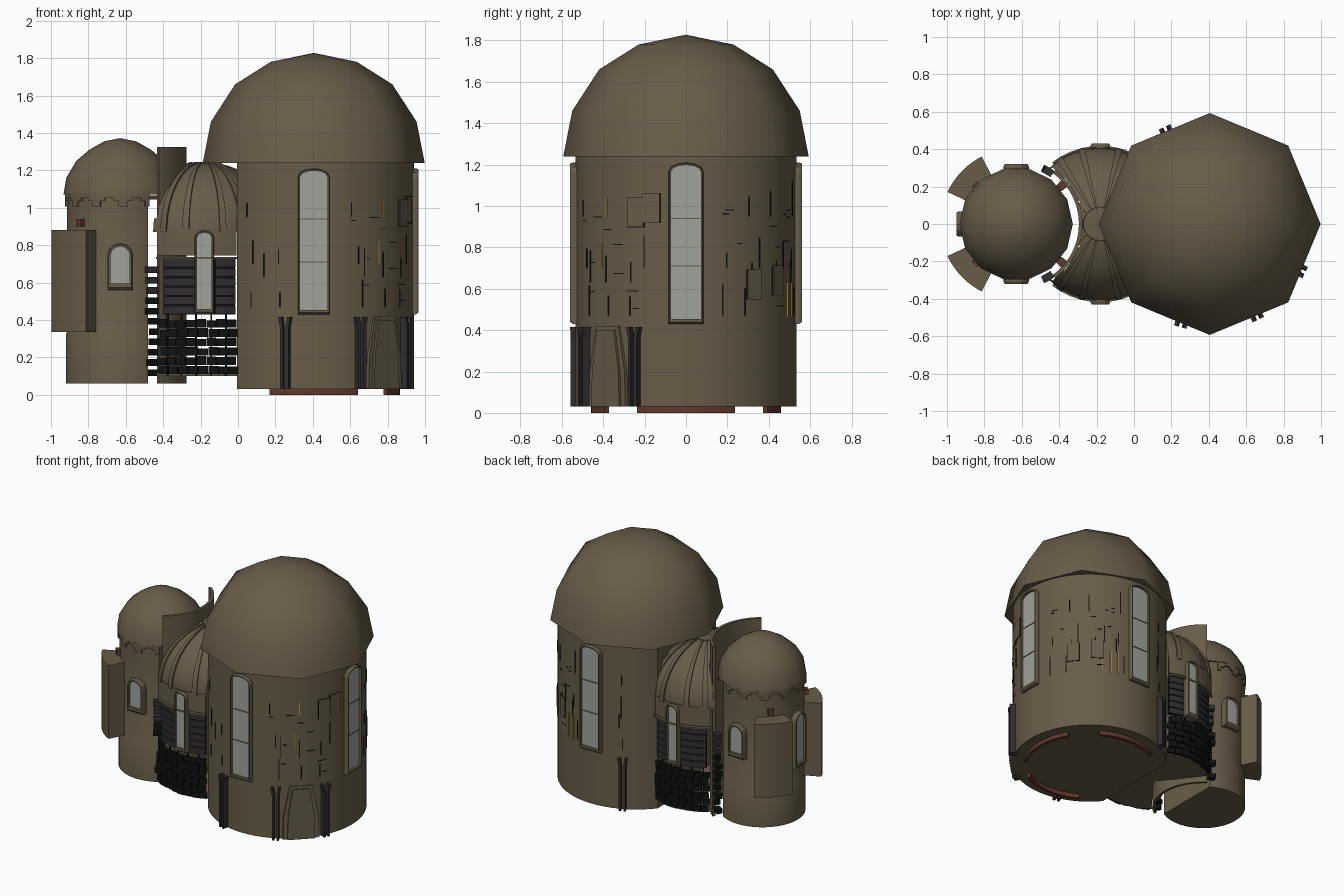
import bpy, bmesh, math, random
from mathutils import Matrix, Vector

random.seed(4)
if "Cube" in bpy.data.objects:
    bpy.data.objects.remove(bpy.data.objects["Cube"], do_unlink=True)


def material(name, *rgb):
    m = bpy.data.materials.new(name)
    m.use_nodes = True
    m.diffuse_color = (*rgb, 1)
    bsdf = m.node_tree.nodes["Principled BSDF"]
    bsdf.inputs["Base Color"].default_value = (*rgb, 1)
    bsdf.inputs["Roughness"].default_value = 0.9
    return m


STONE = material("olive brown stone", 0.138, 0.108, 0.066)
GLASS = material("pale grey glass", 0.36, 0.36, 0.33)
PLUM = material("dark plum metal", 0.033, 0.027, 0.029)
BLACK = material("black metal", 0.006, 0.006, 0.005)
RUST = material("rust red", 0.12, 0.04, 0.025)
YELLOW = material("amber light", 0.55, 0.32, 0.05)

BIG, MID, SMALL = 0.405, -0.18, -0.63      # x centres of the three rooms
R_BIG, R_MID, R_SMALL = 0.535, 0.41, 0.285


def finish(name, bm, mat, smooth=None):
    bmesh.ops.recalc_face_normals(bm, faces=bm.faces)
    me = bpy.data.meshes.new(name)
    bm.to_mesh(me)
    bm.free()
    me.materials.append(mat)
    ob = bpy.data.objects.new(name, me)
    bpy.context.collection.objects.link(ob)
    if smooth:
        bpy.ops.object.select_all(action="DESELECT")
        ob.select_set(True)
        bpy.context.view_layer.objects.active = ob
        bpy.ops.object.shade_smooth_by_angle(angle=math.radians(smooth))
    return ob


def lathe(name, mat, profile, cx, a0=0, a1=360, n=64, smooth=35, closed=False, cut=None, keep=None):
    """Turn an (r, z) profile about the vertical axis at cx."""
    bm = bmesh.new()
    cols = []
    for i in range(n + 1):
        a = math.radians(a0 + (a1 - a0) * i / n)
        cols.append([bm.verts.new((cx + r * math.cos(a), r * math.sin(a), z)) for r, z in profile])
    m = len(profile)
    for p, q in zip(cols, cols[1:]):
        for j in range(m if closed else m - 1):
            k = (j + 1) % m
            bm.faces.new((p[j], q[j], q[k], p[k]))
    if closed and a1 - a0 < 360:
        bm.faces.new(cols[0])
        bm.faces.new(cols[-1])
    bmesh.ops.remove_doubles(bm, verts=bm.verts, dist=1e-5)
    if cut:
        x, side = cut
        geom = bm.verts[:] + bm.edges[:] + bm.faces[:]
        bmesh.ops.bisect_plane(bm, geom=geom, plane_co=(x, 0, 0), plane_no=(side, 0, 0), clear_outer=True)
        if not keep:
            bmesh.ops.holes_fill(bm, edges=[e for e in bm.edges if e.is_boundary])
    if keep:
        bad = [f for f in bm.faces if not keep(f.calc_center_median())]
        bmesh.ops.delete(bm, geom=bad, context="FACES")
    return finish(name, bm, mat, smooth)


def shell(name, mat, cx, r0, r1, a0, a1, z0, z1, n=16):
    """Curved wall piece."""
    return lathe(name, mat, [(r0, z0), (r1, z0), (r1, z1), (r0, z1)], cx, a0, a1, n, 35, True)


def place(cx, angle):
    return Matrix.Translation((cx, 0, 0)) @ Matrix.Rotation(math.radians(angle), 4, "Z")


def prism(name, mat, pts, r0, r1, cx, angle):
    """Extrude a (sideways, z) outline outward from r0 to r1, facing angle."""
    bm = bmesh.new()
    a, b = ([bm.verts.new((r, y, z)) for y, z in pts] for r in (r0, r1))
    bm.faces.new(a)
    bm.faces.new(b)
    for i in range(len(pts)):
        j = (i + 1) % len(pts)
        bm.faces.new((a[i], a[j], b[j], b[i]))
    bm.transform(place(cx, angle))
    return finish(name, bm, mat)


def box(name, mat, w, z0, z1, r0, r1, cx, angle, y=0):
    return prism(name, mat, [(y - w, z0), (y + w, z0), (y + w, z1), (y - w, z1)], r0, r1, cx, angle)


def window(name, cx, r, angle, w, z0, z1, arch, rim, bars=()):
    """Arched frame around a pane."""
    def outline(d):
        top = [(math.cos(t), math.sin(t)) for t in (math.pi * k / 6 for k in range(7))]
        return [(-w + d, z0 + d * 2), (w - d, z0 + d * 2)] + [
            ((w - d) * c, z1 - arch + (arch - d) * s) for c, s in top]
    outer, inner = outline(0), outline(rim)
    bm = bmesh.new()
    loops = [[bm.verts.new((x, y, z)) for y, z in pts] for x, pts in
             ((r - 0.05, outer), (r + 0.012, outer), (r + 0.025, outline(rim * 0.4)), (r + 0.025, inner), (r - 0.05, inner))]
    n = len(outer)
    for p, q in zip(loops, loops[1:]):
        for i in range(n):
            j = (i + 1) % n
            bm.faces.new((p[i], p[j], q[j], q[i]))
    bm.transform(place(cx, angle))
    finish(name + "_frame", bm, STONE)
    prism(name + "_pane", GLASS, inner, r - 0.03, r + 0.006, cx, angle)
    for z in bars:
        box(name + "_bar", STONE, w - rim, z - 0.003, z + 0.003, r, r + 0.01, cx, angle)


# Large tower and its eight-sided dome
lathe("large_tower", STONE, [(0, 0.03), (R_BIG, 0.03), (R_BIG, 1.245), (0, 1.245)], BIG, cut=(-0.005, -1))
lathe("large_dome", STONE, [(0, 1.24), (0.593, 1.24), (0.55, 1.46), (0.42, 1.66), (0.23, 1.78), (0, 1.828)],
      BIG, n=8, smooth=60)
for a in (-90, 0, 90):
    window("large_window", BIG, R_BIG, a, 0.085, 0.43, 1.21, 0.045, 0.012, (0.71, 0.94))
    shell("base_arc", RUST, BIG, 0.435, 0.46, a - 31, a + 31, 0, 0.035)

# Paired posts and tapered doorway at the foot of the large tower
for a in (-27, -63, -106, 115):
    for s in (-1, 1):
        prism("foot_post", PLUM, [(s * 0.008, 0.03), (s * 0.024, 0.03), (s * 0.024, 0.36),
              (s * 0.034, 0.415), (s * 0.016, 0.415), (s * 0.008, 0.36)], 0.5, 0.573, BIG, a)
for w, top, out in ((0.125, 0.42, 0.54), (0.095, 0.4, 0.553)):
    prism("doorway", STONE, [(-w, 0.03), (w, 0.03), (w * 0.95, 0.2), (w * 0.62, top), (-w * 0.62, top), (-w * 0.95, 0.2)],
          0.45, out, BIG, -45)

# Narrow slits, amber lights, seams and square plates on the large tower
for z in (0.47, 0.63, 0.7, 0.95):
    for k in range(13):
        a = -125 + k * 20 + random.uniform(-7, 7)
        if min(abs(a - c) for c in (-90, 0, 90)) > 13:
            h = random.uniform(0.07, 0.17)
            mat = YELLOW if random.random() < 0.1 else BLACK
            box("slit", mat, 0.003, z, z + h, 0.53, 0.538, BIG, a)
for a in (66, 72):
    box("amber_light", YELLOW, 0.004, 0.46, 0.63, 0.53, 0.541, BIG, a)
for a, z in ((-18, 0.92), (-27, 0.9), (38, 0.55), (56, 0.57)):
    box("plate_shadow", BLACK, 0.046, z - 0.003, z + 0.143, 0.52, 0.5365, BIG, a)
    box("plate", STONE, 0.042, z, z + 0.14, 0.52, 0.54, BIG, a)
for base in (-45, 45):
    for k in range(10):
        box("seam", BLACK, random.uniform(0.01, 0.03), 0, 0.005, 0.53, 0.538, BIG,
            base + random.uniform(-24, 24)).location.z = random.uniform(0.45, 1.0)

# Middle room: floor, ribbed dome, wall bands, slatted panels and brick lattice
def outside(c):
    return (Vector((c.x, c.y)) - Vector((SMALL, 0))).length > 0.352


def dome_profile(d, t0=0):
    steps = [math.radians(t0 + (78 - t0) * k / 14) for k in range(15)]
    return [((0.405 + d) * math.cos(t), 0.87 + (0.373 + d) * math.sin(t)) for t in steps]


lathe("middle_floor", STONE, [(0, 0.1), (0.385, 0.1), (0.385, 0.12), (0, 0.12)], MID, n=96, cut=(-0.005, 1), keep=outside)
lathe("middle_dome", STONE, dome_profile(0), MID, n=144, cut=(-0.005, 1), keep=outside)
lathe("dome_cap", STONE, [(0.1, 1.2), (0.09, 1.24), (0, 1.246)], MID, n=24)
for s in (-1, 1):
    for a in (45, 60, 76, 104, 122, 142):
        a *= s
        lathe("dome_rib", STONE, dome_profile(0.011) + dome_profile(-0.01)[::-1], MID, a - 2.5, a + 2.5, 2,
              30, True, cut=(-0.005, 1), keep=outside)

    def side(name, mat, r0, r1, a0, a1, z0, z1, n=8):
        lo, hi = sorted((s * a0, s * a1))
        return shell(name, mat, MID, r0, r1, lo, hi, z0, z1, n)

    side("wall_band", STONE, 0.385, 0.41, 65, 128, 0.745, 0.885)
    side("wall_trim", STONE, 0.39, 0.418, 65, 128, 0.725, 0.737)
    for a0, a1 in ((65, 82), (97, 124)):
        side("panel_back", BLACK, 0.37, 0.385, a0, a1, 0.43, 0.73)
        for k in range(6):
            z = 0.432 + k * 0.05
            side("panel_slat", PLUM, 0.38, 0.4, a0 + 0.5, a1 - 0.5, z, z + 0.043)
    window("middle_window", MID, 0.405, s * 90, 0.052, 0.43, 0.88, 0.04, 0.014)
    for row in range(6):
        z = 0.11 + row * 0.05
        for k in range(8):
            a = 64 + k * 7.8 + (row % 2) * 1.5
            side("lattice_brick", BLACK, 0.385, random.uniform(0.4, 0.415), a, a + 7.2, z, z + random.uniform(0.036, 0.047), 2)
    for a in (72, 84, 96, 108, 120):
        side("lattice_upright", BLACK, 0.38, 0.39, a, a + 1.2, 0.1, 0.43, 1)
    # rack of dark shelves between the middle room and the small tower
    for k in range(11):
        z = 0.1 + k * 0.055
        lo, hi = sorted((s * 54, s * random.uniform(59, 65)))
        shell("rack_shelf", BLACK if k < 8 else PLUM, SMALL, 0.31, 0.35, lo, hi, z, z + 0.035, 3)

# Tall curved screen between the rooms, with a small bridge
shell("curved_screen", STONE, SMALL, 0.335, 0.355, -54, 54, 0.06, 1.325, 40)
for y in (-1, 1):
    shell("bridge", RUST, SMALL, 0.2, 0.34, y * 40 - 4, y * 40 + 4, 1.045, 1.065, 3)

# Small tower and dome
lathe("small_tower", STONE, [(0, 0.06), (0.29, 0.06), (0.29, 0.325), (R_SMALL, 0.335), (R_SMALL, 1.08), (0, 1.08)],
      SMALL, cut=(-0.48, 1))
lathe("small_dome", STONE, [(0, 1.07), (0.303, 1.07), (0.288, 1.16), (0.235, 1.25), (0.165, 1.31), (0.085, 1.355), (0, 1.372)],
      SMALL, n=14, smooth=50)
for a, z0, z1 in ((-90, 0.56, 0.81), (90, 0.56, 0.81), (180, 0.46, 0.87)):
    window("small_window", SMALL, 0.295, a, 0.068, z0, z1, 0.065, 0.017)

# Scalloped trim under the small dome
for k in range(8):
    a = 70 + k * 29
    for t in range(6):
        u = (t + 0.5) / 6
        z = 0.99 + 0.065 * math.sin(math.pi * u)
        shell("scallop", STONE, SMALL, 0.27, 0.296, a + 29 * t / 6, a + 29 * (t + 1) / 6, z, 1.075, 1)

# Thick curved shields on the outer side of the small tower
for a in (205, 117):
    shell("shield", STONE, SMALL, 0.27, 0.405, a, a + 38, 0.335, 0.88, 12)
    box("shield_bracket", RUST, 0.02, 0.9, 0.94, 0.26, 0.31, SMALL, a + 19)
